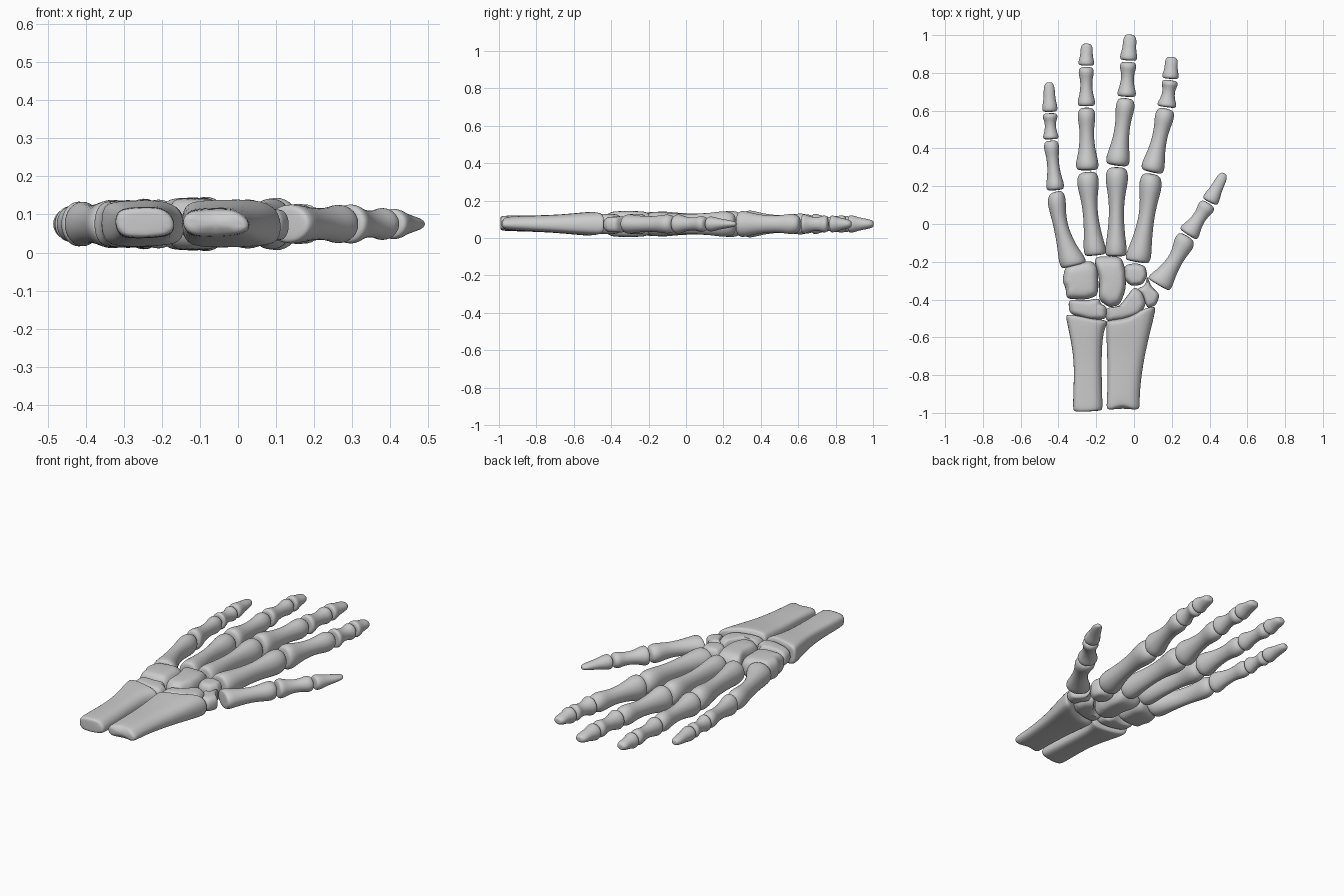
import bpy, bmesh, math
from mathutils import Vector

ZC = 0.075  # mid height of the whole hand


def finish(name, bm, crease_first_cap=False):
    bmesh.ops.recalc_face_normals(bm, faces=bm.faces)
    me = bpy.data.meshes.new(name)
    bm.to_mesh(me)
    bm.free()
    for p in me.polygons:
        p.use_smooth = True
    ob = bpy.data.objects.new(name, me)
    bpy.context.collection.objects.link(ob)
    m = ob.modifiers.new("smooth", 'SUBSURF')
    m.levels = m.render_levels = 2
    return ob


def skin(bm, rings):
    vs = [[bm.verts.new(p) for p in r] for r in rings]
    n = len(vs[0])
    for a, b in zip(vs, vs[1:]):
        for i in range(n):
            bm.faces.new((a[i], a[(i + 1) % n], b[(i + 1) % n], b[i]))
    bm.faces.new(vs[0][::-1])
    bm.faces.new(vs[-1])


def long_bone(name, a, b, wa, wb, ha, hb, prof, bend=0.0):
    """Loft from a to b: (t, width factor, height factor) sections, sideways bend."""
    a, b = Vector((*a, ZC)), Vector((*b, ZC))
    d = (b - a).normalized()
    side = Vector((d.y, -d.x, 0))
    up = Vector((0, 0, 1))
    rings = []
    for t, fw, fh in prof:
        c = a.lerp(b, t) + side * bend * math.sin(math.pi * t)
        w = (wa + (wb - wa) * t) * fw * 0.55
        h = (ha + (hb - ha) * t) * fh * 0.55
        ring = []
        for k in range(8):
            ang = math.radians(22.5 + 45 * k)
            ring.append(c + side * w * math.cos(ang) * 1.06 + up * h * math.sin(ang) * 1.06)
        rings.append(ring)
    bm = bmesh.new()
    skin(bm, rings)
    return finish(name, bm)


# bone profiles, base to tip
SHAFT = [(0, .68, .65), (.03, .93, .92), (.12, 1, 1), (.28, .8, .8), (.5, .68, .7),
         (.7, .76, .78), (.84, .98, 1), (.95, .93, .9), (1, .62, .6)]
META = [(0, .8, .75), (.02, .97, .95), (.1, 1, 1), (.25, .78, .86), (.5, .62, .76),
        (.7, .74, .84), (.86, 1, 1), (.96, .88, .88), (1, .55, .55)]
TIP = [(0, .7, .65), (.05, .98, .95), (.2, 1, 1), (.42, .84, .82), (.65, .85, .75),
       (.85, .85, .65), (.97, .62, .5), (1, .35, .3)]

# joints from metacarpal base to fingertip: (x, y, width, height); last value is the metacarpal bend
FINGERS = {
    "little": ([(-.315, -.225, .135, .125), (-.415, .175, .09, .115), (-.44, .445, .077, .09),
                (-.445, .59, .077, .08), (-.45, .75, .06, .06)], -.02),
    "ring": ([(-.203, -.17, .112, .125), (-.247, .28, .115, .13), (-.252, .62, .088, .10),
              (-.253, .835, .078, .085), (-.25, .955, .068, .065)], -.006),
    "middle": ([(-.096, -.175, .108, .13), (-.09, .305, .12, .14), (-.04, .67, .094, .105),
                (-.03, .862, .085, .09), (-.02, 1.003, .075, .065)], 0),
    "index": ([(.015, -.205, .128, .125), (.093, .27, .117, .135), (.172, .615, .096, .10),
               (.192, .765, .082, .088), (.2, .885, .072, .065)], .012),
    "thumb": ([(.125, -.325, .13, .10), (.283, -.06, .105, .10), (.398, .112, .085, .08),
               (.478, .268, .055, .045)], .012),
}
for finger, (joints, bend) in FINGERS.items():
    last = len(joints) - 2
    names = ["metacarpal", "proximal_phalanx", "middle_phalanx", "distal_phalanx"]
    if last == 2:
        names.pop(2)
    for i in range(last + 1):
        p, q = Vector(joints[i][:2]), Vector(joints[i + 1][:2])
        gap = (q - p).normalized() * .003
        prof = META if i == 0 else TIP if i == last else SHAFT
        grow = 1.0 if i == 0 else 1.04
        long_bone(f"{finger}_{names[i]}", p + gap, q - gap * (i < last),
                  joints[i][2] * grow, joints[i + 1][2], joints[i][3] * grow, joints[i + 1][3],
                  prof, bend if i == 0 else 0)


def carpal(name, outline, lo, hi):
    """Rounded pebble from a plan outline."""
    pts = [Vector(p) for p in outline]
    n = len(pts)
    dense = []
    for i, p in enumerate(pts):
        dense += [p, (p + pts[(i + 1) % n]) / 2]
    c = sum(dense, Vector((0, 0))) / len(dense)
    rings = []
    for t, s in ((0, .62), (.1, .86), (.3, 1.03), (.7, 1.03), (.9, .86), (1, .62)):
        rings.append([(*(c + (p - c) * s), lo + (hi - lo) * t) for p in dense])
    bm = bmesh.new()
    skin(bm, rings)
    finish(name, bm)


# wrist bones
carpal("hamate", [(-.36, -.22), (-.23, -.195), (-.193, -.23), (-.19, -.375), (-.25, -.398),
                  (-.355, -.395), (-.36, -.34), (-.378, -.30)], .012, .138)
carpal("lunate_triquetrum", [(-.345, -.4), (-.25, -.405), (-.185, -.395), (-.175, -.425), (-.145, -.44),
                             (-.147, -.502), (-.23, -.507), (-.34, -.475)], .025, .128)
carpal("capitate", [(-.215, -.175), (-.07, -.173), (-.045, -.25), (-.045, -.345), (-.075, -.425),
                    (-.13, -.44), (-.185, -.4), (-.182, -.29)], .005, .145)
carpal("trapezoid", [(-.05, -.22), (.01, -.207), (.06, -.225), (.07, -.275), (.045, -.32),
                     (-.015, -.328), (-.052, -.29)], .02, .13)
carpal("trapezium", [(.07, -.275), (.09, -.33), (.137, -.375), (.115, -.43), (.07, -.445),
                     (.048, -.38), (.015, -.345), (.06, -.325)], .03, .115)
carpal("scaphoid", [(0, -.335), (.045, -.36), (.062, -.425), (.03, -.48), (-.07, -.51),
                    (-.145, -.515), (-.15, -.445), (-.075, -.435), (-.035, -.38)], .02, .13)


def forearm_bone(name, sections, dips):
    """Loft along y with sections (y, left, right, low, high) and end-edge tilts."""
    rings = []
    for (y, l, r, lo, hi), (dl, dm, dr) in zip(sections, dips):
        m, w = (l + r) / 2, r - l
        s = w * .12
        ring = [(l, lo + .025, dl), (l + s, lo, dl), (m, lo, dm), (r - s, lo + .004, dr),
                (r, lo + .02, dr), (r, hi - .03, dr), (r - s * 1.6, hi, dr), (m, hi, dm),
                (l + s, hi - .002, dl), (l, hi - .02, dl)]
        rings.append([(x, y + d, z) for x, z, d in ring])
    bm = bmesh.new()
    skin(bm, rings)
    finish(name, bm)


Z3 = (0, 0, 0)
forearm_bone("ulna", [
    (-.995, -.315, -.172, .045, .112), (-.985, -.324, -.165, .038, .12), (-.9, -.322, -.168, .036, .12),
    (-.72, -.315, -.172, .03, .122), (-.58, -.345, -.165, .018, .134), (-.525, -.36, -.145, .014, .138),
    (-.508, -.36, -.138, .018, .136), (-.498, -.345, -.15, .035, .118)],
    [(0, 0, .005), (0, 0, .005), Z3, Z3, (.01, 0, -.005), (.025, .01, -.01), (.025, .005, -.01), (.02, 0, -.01)])
forearm_bone("radius", [
    (-.985, -.14, .022, .048, .106), (-.975, -.148, .032, .042, .114), (-.88, -.14, .03, .038, .118),
    (-.7, -.142, .055, .028, .122), (-.57, -.148, .095, .016, .136), (-.515, -.148, .113, .012, .14),
    (-.49, -.148, .115, .016, .138), (-.48, -.135, .105, .035, .118)],
    [(0, .035, 0), (0, .03, 0), Z3, Z3, (-.005, 0, .03), (-.02, -.01, .05), (-.03, -.02, .048), (-.03, -.02, .045)])
